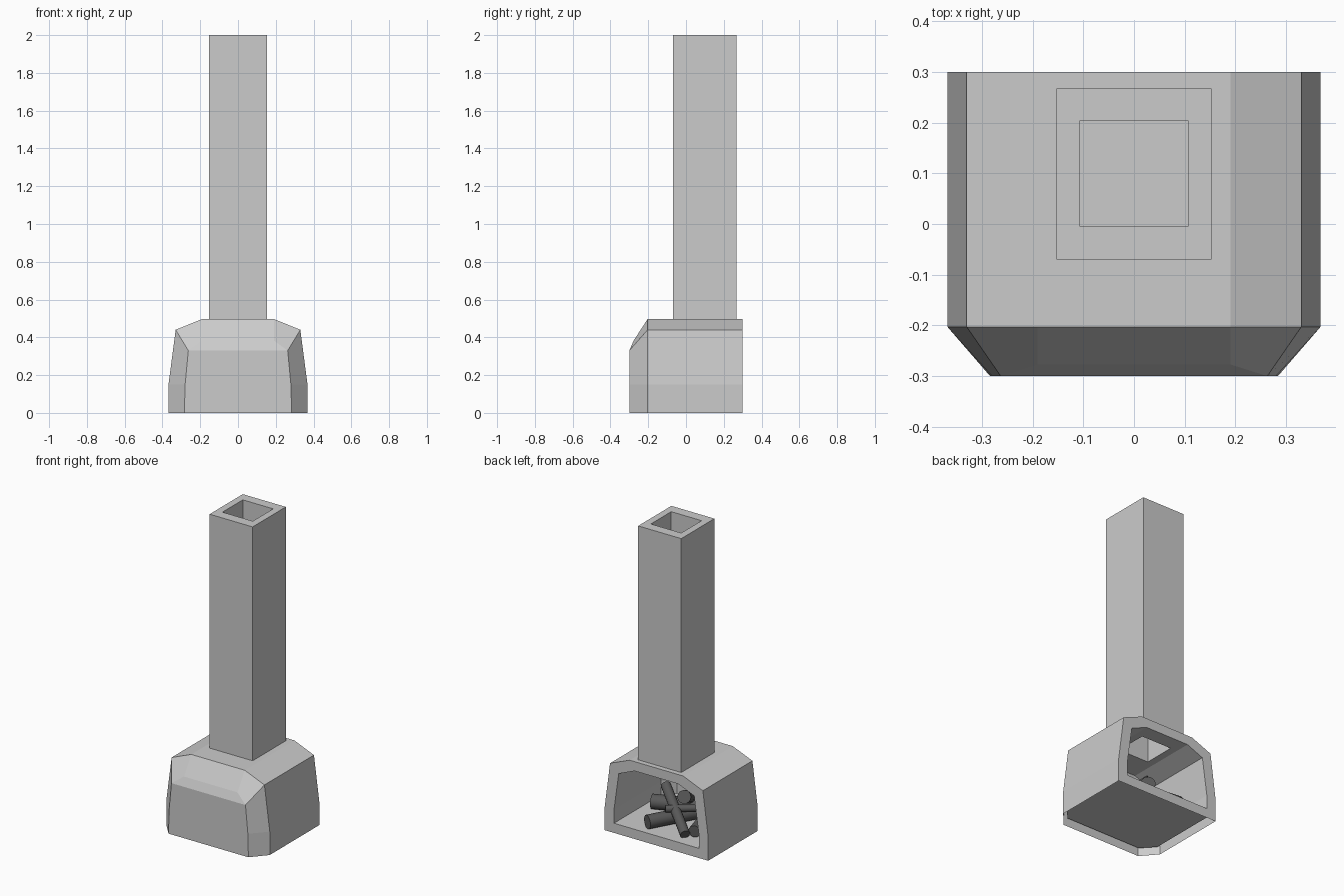
import bpy, bmesh
from mathutils import Vector

if "Cube" in bpy.data.objects:
    bpy.data.objects.remove(bpy.data.objects["Cube"])


def finish(bm, name, material=None):
    mesh = bpy.data.meshes.new(name)
    bm.to_mesh(mesh)
    bm.free()
    obj = bpy.data.objects.new(name, mesh)
    bpy.context.collection.objects.link(obj)
    if material:
        mesh.materials.append(material)
    return obj


def ring(bm, half):
    """Arch of vertices: the right half bottom-to-top, then its mirror."""
    pts = half + [(-x, y, z) for x, y, z in reversed(half)]
    return [bm.verts.new(p) for p in pts]


def rect(bm, x, y0, y1, z):
    return [bm.verts.new(p) for p in ((x, y1, z), (-x, y1, z), (-x, y0, z), (x, y0, z))]


def bridge(bm, a, b, closed=True, skip=()):
    n = len(a)
    for i in range(n if closed else n - 1):
        if i not in skip:
            j = (i + 1) % n
            bm.faces.new((a[i], a[j], b[j], b[i]))


def arch_shell(bm, profile, y_mid, front, hole):
    """Lofted hood with a faceted front and a rectangular hole in its top."""
    back = ring(bm, [(x, 0.30, z) for x, z in profile])
    mid = ring(bm, [(x, y_mid, z) for x, z in profile])
    nose = ring(bm, front)
    bridge(bm, back, mid, closed=False, skip=(3,))
    bridge(bm, mid, nose, closed=False)
    cap = bm.faces.new([nose[i] for i in (0, 1, 2, 5, 6, 7)])
    bm.faces.new(nose[2:6])
    bridge(bm, [back[3], back[4], mid[4], mid[3]], hole)
    return back, mid, nose, cap


# Hearth: outer shell (open underneath), back frame and inner firebox
bm = bmesh.new()
outer, _, _, cap = arch_shell(
    bm, [(0.368, 0), (0.368, 0.15), (0.33, 0.44), (0.19, 0.497)], -0.203,
    [(0.284, -0.3, 0), (0.28, -0.3, 0.15), (0.263, -0.3, 0.33), (0.19, -0.277, 0.383)],
    rect(bm, 0.153, -0.07, 0.267, 0.497))
inner, in_mid, in_nose, _ = arch_shell(
    bm, [(0.302, 0.062), (0.302, 0.15), (0.268, 0.39), (0.155, 0.437)], -0.175,
    [(0.235, -0.245, 0.062), (0.235, -0.245, 0.15), (0.22, -0.245, 0.3), (0.155, -0.225, 0.34)],
    rect(bm, 0.108, -0.004, 0.203, 0.437))
bridge(bm, outer, inner)
bm.faces.new((inner[0], inner[7], in_mid[7], in_mid[0]))
bm.faces.new((in_mid[0], in_mid[7], in_nose[7], in_nose[0]))
bmesh.ops.recalc_face_normals(bm, faces=bm.faces)
cap.normal_update()
if cap.normal.y > 0:
    bmesh.ops.reverse_faces(bm, faces=bm.faces)
finish(bm, "hearth")

# Recessed underside of the hearth
bm = bmesh.new()
bm.faces.new(ring(bm, [(0.345, 0.298, 0.04), (0.345, -0.2, 0.04), (0.27, -0.28, 0.04)]))
bm.normal_update()
for f in bm.faces:
    if f.normal.z > 0:
        f.normal_flip()
finish(bm, "hearth_underside")

# Chimney: outer walls, top rim and flue down to the firebox ceiling
bm = bmesh.new()
loops = [rect(bm, 0.153, -0.07, 0.267, 0.497), rect(bm, 0.153, -0.07, 0.267, 2.0),
         rect(bm, 0.108, -0.004, 0.203, 2.0), rect(bm, 0.108, -0.004, 0.203, 0.437)]
for a, b in zip(loops, loops[1:]):
    bridge(bm, a, b)
bmesh.ops.recalc_face_normals(bm, faces=bm.faces)
wall = min(bm.faces, key=lambda f: f.calc_center_median().y)
wall.normal_update()
if wall.normal.y > 0:
    bmesh.ops.reverse_faces(bm, faces=bm.faces)
finish(bm, "chimney")

# Plate closing the flue
bm = bmesh.new()
bm.faces.new(rect(bm, 0.108, -0.004, 0.203, 1.2))
finish(bm, "flue_plate")

# Firewood pile
wood = bpy.data.materials.new("dark_wood")
wood.diffuse_color = (0.1, 0.1, 0.1, 1)
wood.use_nodes = True
wood.node_tree.nodes["Principled BSDF"].inputs["Base Color"].default_value = wood.diffuse_color
logs = [((0.10, 0.25, 0.105), (-0.05, -0.02, 0.105), 0.043),
        ((0.235, 0.01, 0.110), (-0.05, -0.10, 0.110), 0.045),
        ((-0.155, 0.23, 0.085), (0.15, -0.01, 0.23), 0.03),
        ((-0.05, 0.09, 0.245), (0.08, -0.18, 0.110), 0.04),
        ((-0.20, 0.20, 0.105), (-0.12, -0.08, 0.105), 0.037),
        ((0.045, 0.147, 0.165), (-0.14, 0.00, 0.165), 0.022)]
for n, (a, b, r) in enumerate(logs, 1):
    a, b = Vector(a), Vector(b)
    bpy.ops.mesh.primitive_cylinder_add(
        vertices=16, radius=r, depth=(b - a).length, location=(a + b) / 2,
        rotation=(b - a).to_track_quat('Z', 'Y').to_euler())
    log = bpy.context.object
    log.name = f"log_{n}"
    log.data.materials.append(wood)
    bpy.ops.object.shade_smooth_by_angle()
